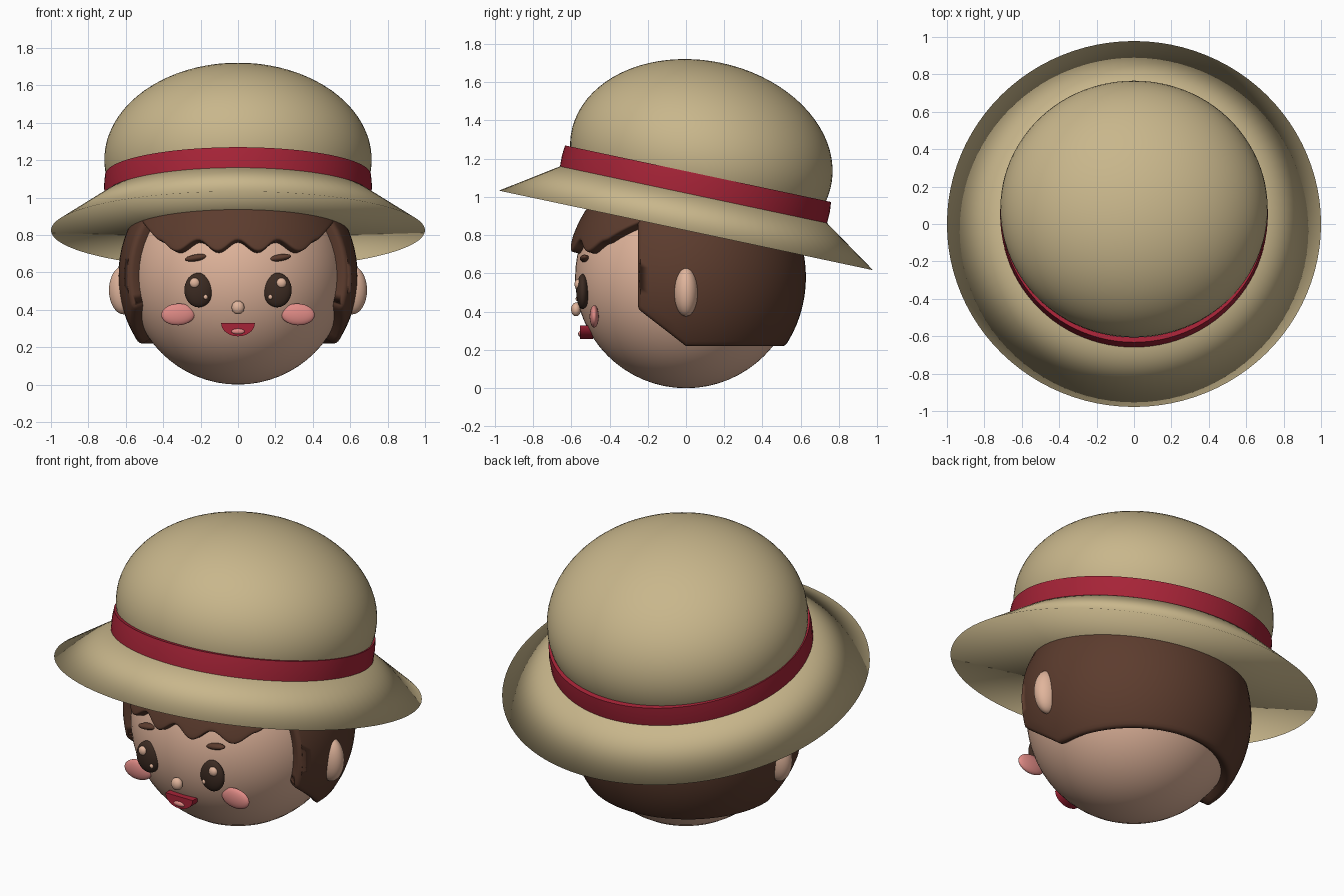
import bpy, bmesh, math
from mathutils import Vector, Matrix

cube = bpy.data.objects.get("Cube")
if cube:
    bpy.data.objects.remove(cube, do_unlink=True)


def material(name, r, g, b):
    m = bpy.data.materials.new(name)
    m.use_nodes = True
    m.diffuse_color = (r, g, b, 1)
    bsdf = m.node_tree.nodes["Principled BSDF"]
    bsdf.inputs["Base Color"].default_value = (r, g, b, 1)
    bsdf.inputs["Roughness"].default_value = 0.8
    return m


STRAW = material("straw", 0.58, 0.47, 0.26)
SKIN = material("skin", 0.75, 0.46, 0.33)
HAIR = material("brown_hair", 0.107, 0.045, 0.027)
DARK = material("dark_brown", 0.045, 0.024, 0.016)
RED = material("red", 0.38, 0.017, 0.038)
PINK = material("pink", 0.75, 0.26, 0.24)


def finish(bm, name, mat, smooth=True):
    bmesh.ops.recalc_face_normals(bm, faces=bm.faces)
    for f in bm.faces:
        f.smooth = smooth
    mesh = bpy.data.meshes.new(name)
    bm.to_mesh(mesh)
    bm.free()
    mesh.materials.append(mat)
    ob = bpy.data.objects.new(name, mesh)
    bpy.context.collection.objects.link(ob)
    return ob


def sharp_by_angle(ob, angle=40):
    bpy.ops.object.select_all(action='DESELECT')
    ob.select_set(True)
    bpy.context.view_layer.objects.active = ob
    bpy.ops.object.shade_smooth_by_angle(angle=math.radians(angle))


def ball(name, mat, centre, radii, tilt=0, segs=32):
    bm = bmesh.new()
    bmesh.ops.create_uvsphere(bm, u_segments=segs, v_segments=segs // 2, radius=1)
    m = (Matrix.Translation(centre) @ Matrix.Rotation(math.radians(tilt), 4, 'Y')
         @ Matrix.Diagonal((*radii, 1)))
    bm.transform(m)
    return finish(bm, name, mat)


# Hat parts are turned around one axis that leans backward
HAT = Matrix.Translation((0, 0, 0.825)) @ Matrix.Rotation(math.radians(-12), 4, 'X')


def lathe(name, mat, profile, y_scale=1, closed=False, steps=96):
    bm = bmesh.new()
    verts = [bm.verts.new((r, 0, h)) for r, h in profile]
    pairs = list(zip(verts, verts[1:] + verts[:1]))
    edges = [bm.edges.new(p) for p in (pairs if closed else pairs[:-1])]
    bmesh.ops.spin(bm, geom=verts + edges, cent=(0, 0, 0), axis=(0, 0, 1),
                   angle=math.tau, steps=steps, use_duplicate=False)
    bmesh.ops.remove_doubles(bm, verts=bm.verts, dist=0.0005)
    bm.transform(HAT @ Matrix.Diagonal((1, y_scale, 1, 1)))
    return finish(bm, name, mat)


dome = []
for i in range(25):
    a = math.radians(-21 + i * 111 / 24)
    dome.append((0.715 * math.cos(a), 0.385 + 0.51 * math.sin(a)))
lathe("hat_crown", STRAW, dome, y_scale=0.97)
lathe("hat_brim", STRAW, [(0, 0), (1, 0), (0.7, 0.2), (0.6, 0.2)])
band = lathe("hat_band", RED, [(0.66, 0.19), (0.714, 0.19), (0.716, 0.25),
                               (0.711, 0.303), (0.66, 0.303)], closed=True)
sharp_by_angle(band)

# Head and ears
HEAD_Z = 0.58
ball("head", SKIN, (0, 0, HEAD_Z), (0.58, 0.58, 0.58), segs=64)
for side, s in (("left", 1), ("right", -1)):
    ball(side + "_ear", SKIN, (s * 0.61, 0, 0.505), (0.08, 0.063, 0.13))

# Hair shell: a sphere trimmed in front, below and along the jaw
R, SY = 0.64, 0.98


def thicken(ob, depth, bevel):
    s = ob.modifiers.new("Thickness", 'SOLIDIFY')
    s.thickness, s.offset = depth, -1
    b = ob.modifiers.new("Soft edges", 'BEVEL')
    b.width, b.segments = bevel, 3
    b.limit_method, b.angle_limit = 'ANGLE', math.radians(50)
    b.use_clamp_overlap = False


bm = bmesh.new()
bmesh.ops.create_uvsphere(bm, u_segments=64, v_segments=40, radius=R)
bm.transform(Matrix.Translation((0, 0, HEAD_Z)) @ Matrix.Diagonal((1, SY, 1, 1)))
for point, normal in (((0, 0, 0.21), (0, 0, 1)),
                      ((0, -0.26, 0), (0, 1, 0)),
                      ((0, 0, 0.21), (0, 0.2, 0.26))):
    bmesh.ops.bisect_plane(bm, geom=bm.verts[:] + bm.edges[:] + bm.faces[:],
                           plane_co=point, plane_no=Vector(normal).normalized(),
                           clear_inner=True)
bmesh.ops.remove_doubles(bm, verts=[v for v in bm.verts if v.is_boundary], dist=0.02)
thicken(finish(bm, "hair_shell", HAIR), 0.09, 0.025)


# Scalloped fringe
def fringe_edge(x):
    x = abs(x)
    if x < 0.44:
        return 0.745 + 0.03 * math.cos(math.tau * x / 0.22)
    return 0.775 + (x - 0.44) * 0.8


bm = bmesh.new()
COLS, ROWS = 80, 10
rows = []
for i in range(COLS + 1):
    a = math.radians(-66 + 132 * i / COLS)
    low = fringe_edge(0.62 * math.sin(a))
    column = []
    for j in range(ROWS + 1):
        z = low + (1.05 - low) * j / ROWS
        r = math.sqrt(R * R - (z - HEAD_Z) ** 2)
        column.append(bm.verts.new((r * math.sin(a), -SY * r * math.cos(a), z)))
    rows.append(column)
for p, q in zip(rows, rows[1:]):
    for j in range(ROWS):
        bm.faces.new((p[j], q[j], q[j + 1], p[j + 1]))
fringe = finish(bm, "hair_fringe", HAIR)
# make the outside face outward before thickening
if fringe.data.polygons[0].normal.dot(fringe.data.polygons[0].center) < 0:
    fringe.data.flip_normals()
thicken(fringe, 0.08, 0.012)

# Face details
for side, s in (("left", 1), ("right", -1)):
    ball(side + "_eye", DARK, (s * 0.21, -0.54, 0.505), (0.077, 0.034, 0.092))
    ball(side + "_eye_glint", SKIN, (s * 0.232, -0.565, 0.543), (0.027, 0.018, 0.027), segs=20)
    ball(side + "_eye_spark", SKIN, (s * 0.173, -0.567, 0.468), (0.012, 0.01, 0.013), segs=16)
    ball(side + "_brow", HAIR, (s * 0.223, -0.53, 0.678), (0.062, 0.025, 0.018), tilt=-9)
    ball(side + "_cheek", PINK, (s * 0.32, -0.48, 0.375), (0.09, 0.024, 0.058), tilt=s * 3)
ball("nose", SKIN, (0, -0.575, 0.412), (0.034, 0.026, 0.036))

# Open mouth: a half disc with a tongue
bm = bmesh.new()
arc = [bm.verts.new((0.09 * math.cos(a), -0.555, 0.328 - 0.07 * math.sin(a)))
       for a in (math.pi * i / 20 for i in range(21))]
face = bm.faces.new(arc)
back = bmesh.ops.extrude_face_region(bm, geom=[face])["geom"]
bmesh.ops.translate(bm, verts=[v for v in back if isinstance(v, bmesh.types.BMVert)],
                    vec=(0, 0.07, 0))
sharp_by_angle(finish(bm, "mouth", RED))
ball("tongue", PINK, (0, -0.55, 0.284), (0.038, 0.014, 0.016), segs=20)
